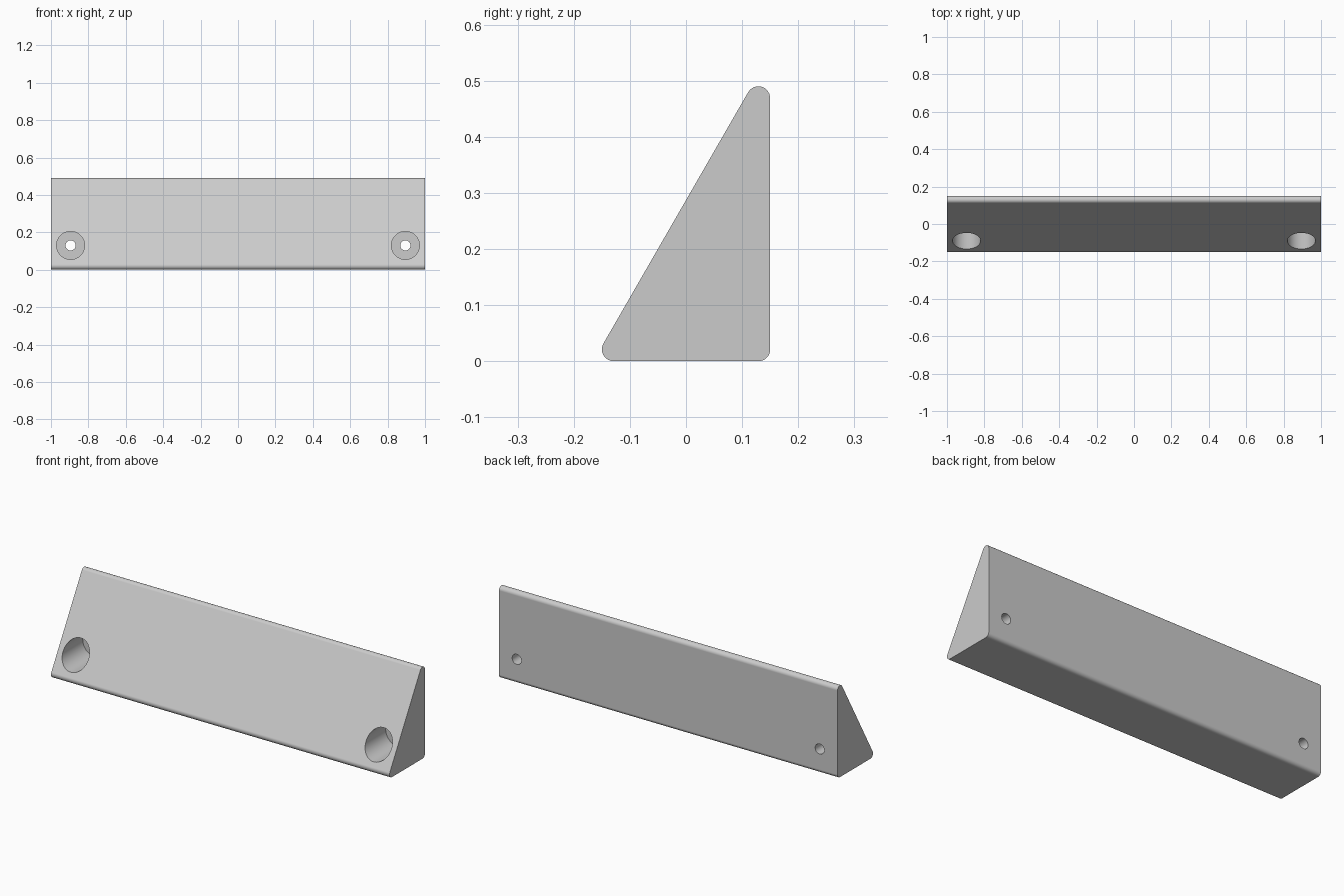
import bpy, bmesh, math
from mathutils import Matrix

cube = bpy.data.objects.get("Cube")
if cube:
    bpy.data.objects.remove(cube, do_unlink=True)

# Overall sizes
HALF_LENGTH, HALF_DEPTH, HEIGHT, FILLET = 1.0, 0.15, 0.49, 0.021
HOLE_X, HOLE_Z = 0.895, 0.13
BORE_RADIUS, SCREW_RADIUS, BORE_FLOOR = 0.075, 0.027, 0.075

grey = bpy.data.materials.new("light grey")
grey.use_nodes = True
colour = (0.6, 0.6, 0.6, 1)
grey.diffuse_color = colour
grey.node_tree.nodes["Principled BSDF"].inputs["Base Color"].default_value = colour


def new_object(name, bm):
    bmesh.ops.recalc_face_normals(bm, faces=bm.faces)
    mesh = bpy.data.meshes.new(name)
    bm.to_mesh(mesh)
    bm.free()
    mesh.materials.append(grey)
    obj = bpy.data.objects.new(name, mesh)
    bpy.context.collection.objects.link(obj)
    return obj


def rounded_profile(corners, steps=8):
    """Join corner arcs given as (centre y, centre z, start angle, end angle)."""
    points = []
    for y, z, start, end in corners:
        for i in range(steps + 1):
            a = math.radians(start + (end - start) * i / steps)
            points.append((y + FILLET * math.cos(a), z + FILLET * math.sin(a)))
    return points


# Wedge bar: rounded right triangle extruded along its length
inner = HALF_DEPTH - FILLET
profile = rounded_profile([
    (inner, FILLET, -90, 0),
    (inner, HEIGHT - FILLET, 0, 150),
    (-inner, FILLET, 150, 270),
])
bm = bmesh.new()
end_face = bm.faces.new([bm.verts.new((-HALF_LENGTH, y, z)) for y, z in profile])
extruded = bmesh.ops.extrude_face_region(bm, geom=[end_face], use_keep_orig=True)
moved = [v for v in extruded["geom"] if isinstance(v, bmesh.types.BMVert)]
bmesh.ops.translate(bm, verts=moved, vec=(2 * HALF_LENGTH, 0, 0))
bar = new_object("wedge_bar", bm)


def drill(name, x, radius, y_start, y_end):
    """Cut a round hole along y through the bar."""
    bm = bmesh.new()
    place = Matrix.Translation((x, (y_start + y_end) / 2, HOLE_Z))
    bmesh.ops.create_cone(bm, cap_ends=True, segments=48, radius1=radius,
                          radius2=radius, depth=y_end - y_start,
                          matrix=place @ Matrix.Rotation(math.pi / 2, 4, "X"))
    cutter = new_object(name, bm)
    cutter.hide_render = True
    cut = bar.modifiers.new(name, "BOOLEAN")
    cut.operation, cut.solver, cut.object = "DIFFERENCE", "EXACT", cutter
    bpy.ops.object.modifier_apply(modifier=cut.name)
    bpy.data.objects.remove(cutter, do_unlink=True)


# Counterbored screw holes at both ends
bpy.ops.object.select_all(action="DESELECT")
bar.select_set(True)
bpy.context.view_layer.objects.active = bar
for side in (-1, 1):
    drill("counterbore_cutter", side * HOLE_X, BORE_RADIUS, -0.3, BORE_FLOOR)
    drill("screw_hole_cutter", side * HOLE_X, SCREW_RADIUS, 0, 0.3)

# Smooth fillets and bores, with the big faces kept flat
bpy.ops.object.shade_smooth_by_angle(angle=math.radians(30))
weighted = bar.modifiers.new("flat_faces", "WEIGHTED_NORMAL")
weighted.keep_sharp = True
